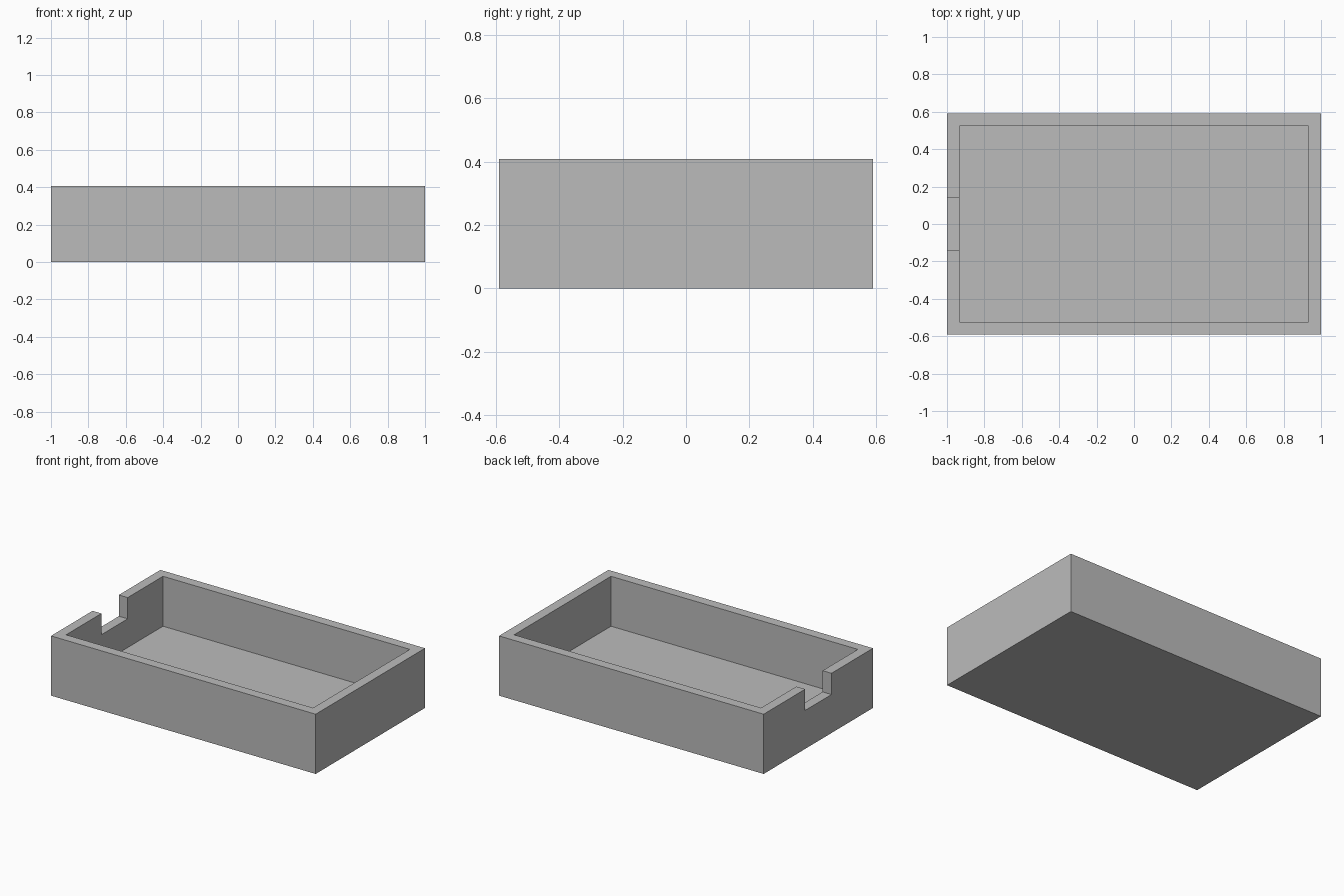
import bpy
from mathutils import Vector

default_cube = bpy.data.objects.get("Cube")
if default_cube:
    bpy.data.objects.remove(default_cube, do_unlink=True)

LENGTH, WIDTH, HEIGHT = 2.0, 1.18, 0.408
WALL = 0.067
NOTCH_WIDTH, NOTCH_DEPTH = 0.284, 0.145

grey = bpy.data.materials.new("plain grey")
grey.use_nodes = True
grey.diffuse_color = (0.5, 0.5, 0.5, 1)
grey.node_tree.nodes["Principled BSDF"].inputs["Base Color"].default_value = grey.diffuse_color


def box(name, low, high):
    """Add a box spanning two opposite corners."""
    low, high = Vector(low), Vector(high)
    bpy.ops.mesh.primitive_cube_add(size=1, location=(low + high) / 2)
    obj = bpy.context.object
    obj.name = obj.data.name = name
    obj.scale = high - low
    bpy.ops.object.transform_apply(location=True, rotation=False, scale=True)
    obj.data.materials.append(grey)
    return obj


def cut(target, cutter):
    """Subtract the cutter from the target, then discard the cutter."""
    cutter.hide_render = True
    mod = target.modifiers.new(cutter.name, 'BOOLEAN')
    mod.operation = 'DIFFERENCE'
    mod.solver = 'EXACT'
    mod.object = cutter
    bpy.context.view_layer.objects.active = target
    bpy.ops.object.modifier_apply(modifier=mod.name)
    bpy.data.objects.remove(cutter, do_unlink=True)


# Outer body of the open tray
x, y = LENGTH / 2, WIDTH / 2
tray = box("open_tray", (-x, -y, 0), (x, y, HEIGHT))

# Hollow interior, leaving a floor as thick as the walls
above = HEIGHT + WALL
cut(tray, box("interior_cutter", (WALL - x, WALL - y, WALL), (x - WALL, y - WALL, above)))

# Rectangular notch in the rim of the right-hand end wall
half = NOTCH_WIDTH / 2
cut(tray, box("notch_cutter", (-x - WALL, -half, HEIGHT - NOTCH_DEPTH), (-x + 2 * WALL, half, above)))
